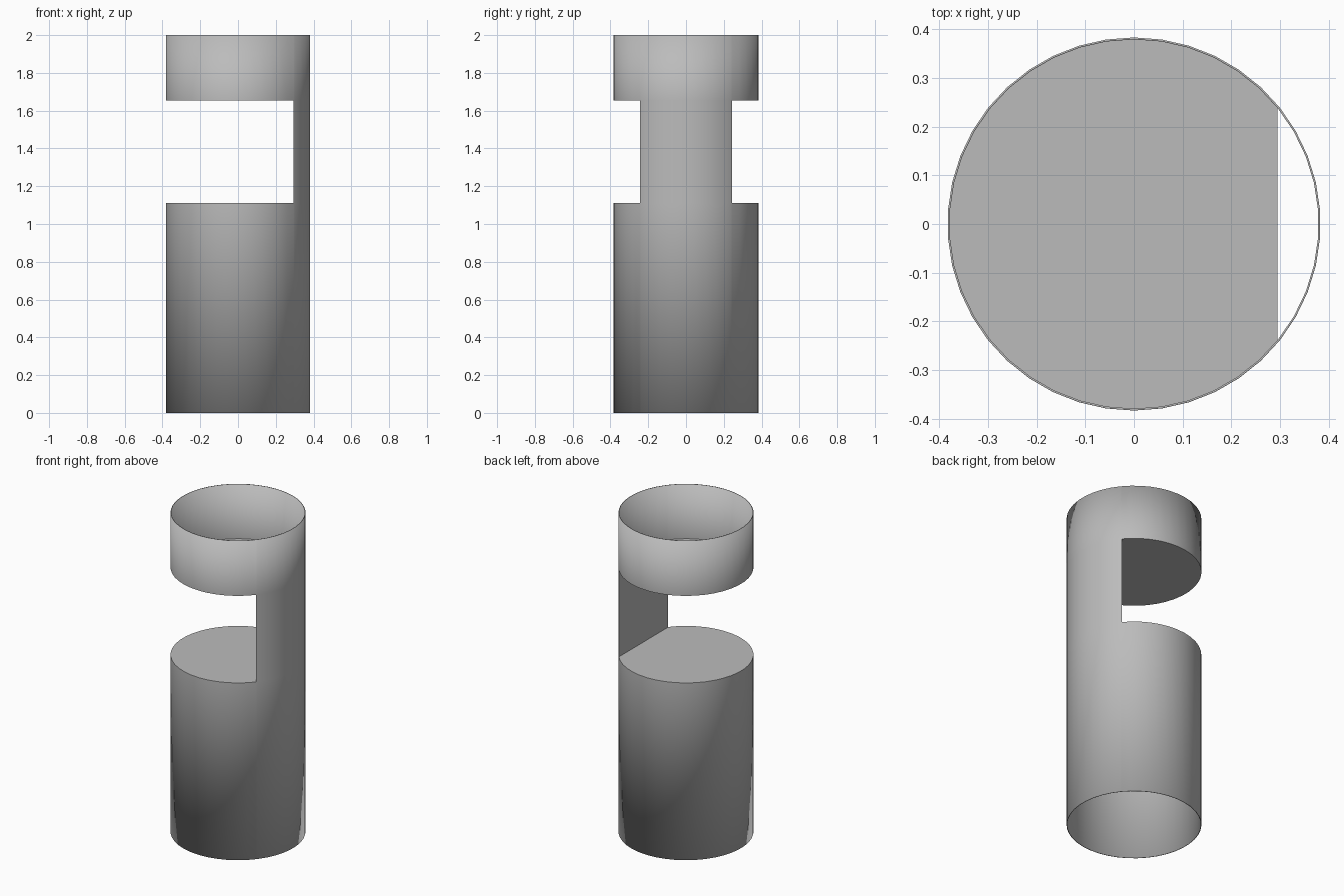
import bpy, bmesh, math
from mathutils import Matrix

cube = bpy.data.objects.get("Cube")
if cube:
    bpy.data.objects.remove(cube, do_unlink=True)

HEIGHT, RADIUS, WALL, SIDES = 2.0, 0.383, 0.004, 42
LOW, HIGH, CHORD = 1.11, 1.655, 0.295   # notch floor, notch ceiling, flat back wall

grey = bpy.data.materials.new("neutral grey")
grey.use_nodes = True
colour = (0.5, 0.5, 0.5, 1)
grey.diffuse_color = colour
grey.node_tree.nodes["Principled BSDF"].inputs["Base Color"].default_value = colour

# Open tube
bm = bmesh.new()
bmesh.ops.create_cone(bm, cap_ends=False, segments=SIDES, radius1=RADIUS, radius2=RADIUS,
                      depth=HEIGHT, matrix=Matrix.Translation((0, 0, HEIGHT / 2)))

# Score the notch outline into the tube, then remove the notch skin
for point, normal in (((0, 0, LOW), (0, 0, 1)), ((0, 0, HIGH), (0, 0, 1)),
                      ((CHORD, 0, 0), (1, 0, 0))):
    bmesh.ops.bisect_plane(bm, geom=bm.verts[:] + bm.edges[:] + bm.faces[:],
                           plane_co=point, plane_no=normal, dist=1e-5)
notch = []
for f in bm.faces:
    c = f.calc_center_median()
    if LOW < c.z < HIGH and c.x < CHORD:
        notch.append(f)
bmesh.ops.delete(bm, geom=notch, context='FACES')


def level(z):
    """Vertices of the notch outline at one height, in order around the tube."""
    ring = [v for v in bm.verts if abs(v.co.z - z) < 1e-4 and v.co.x < CHORD + 1e-4]
    return sorted(ring, key=lambda v: math.atan2(v.co.y, v.co.x) % math.tau)


# Notch floor, ceiling and flat wall
floor, ceiling = level(LOW), level(HIGH)
bm.faces.new(floor)
bm.faces.new(ceiling[::-1])
bm.faces.new((floor[0], floor[-1], ceiling[-1], ceiling[0]))
bmesh.ops.recalc_face_normals(bm, faces=bm.faces[:])
outer = max(bm.faces, key=lambda f: f.calc_center_median().x)
if outer.normal.x < 0:
    bmesh.ops.reverse_faces(bm, faces=bm.faces[:])

mesh = bpy.data.meshes.new("notched_tube")
bm.to_mesh(mesh)
bm.free()
mesh.materials.append(grey)
tube = bpy.data.objects.new("notched_tube", mesh)
bpy.context.collection.objects.link(tube)

# Thin wall, grown inward
solid = tube.modifiers.new("wall", 'SOLIDIFY')
solid.thickness = WALL
solid.offset = -1

# Smooth the round wall, keep the notch edges crisp
bpy.context.view_layer.objects.active = tube
tube.select_set(True)
bpy.ops.object.shade_smooth_by_angle(angle=math.radians(30))
